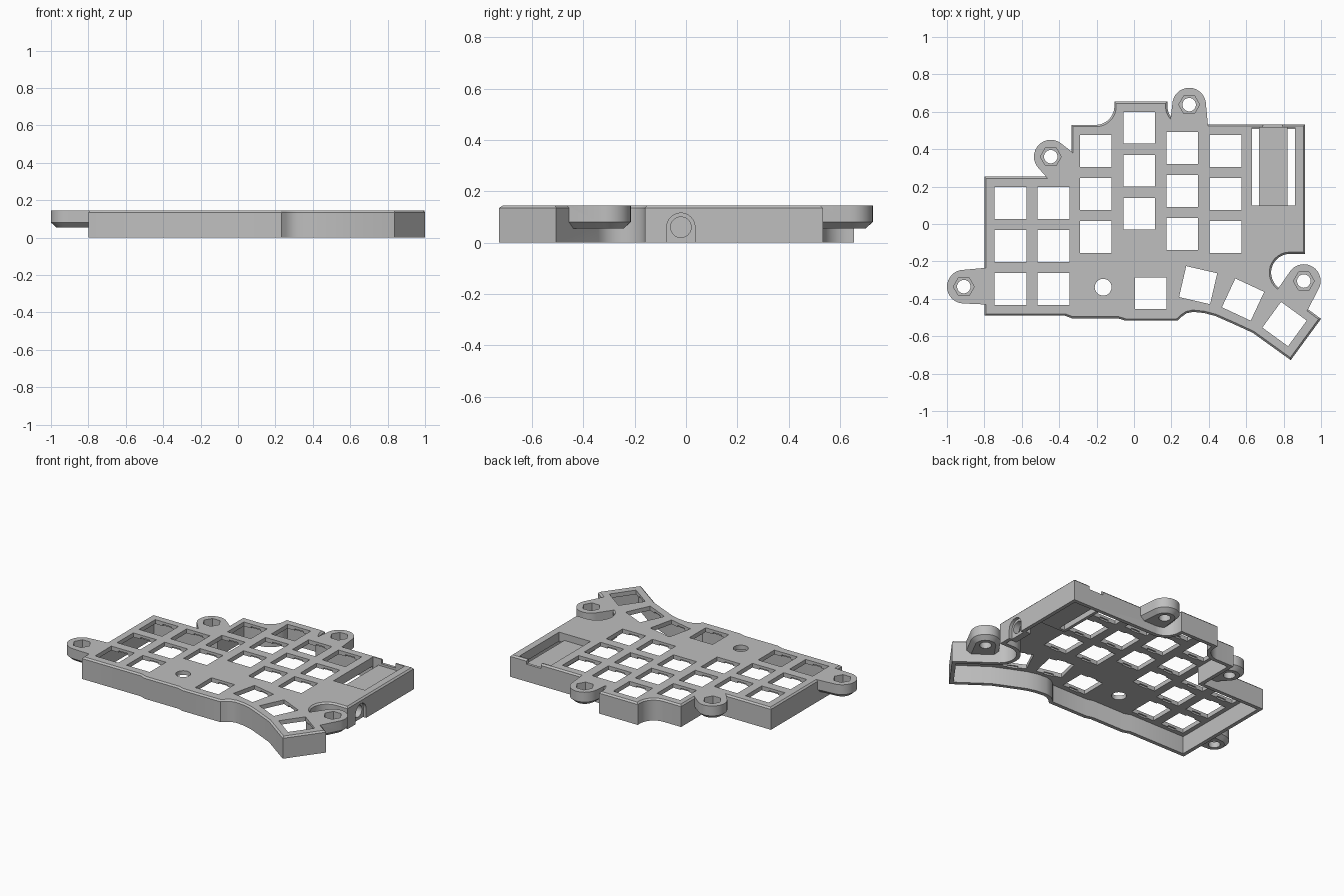
import bpy, bmesh
from math import cos, sin, radians
from mathutils import Vector, Matrix, geometry

cube = bpy.data.objects.get("Cube")
if cube:
    bpy.data.objects.remove(cube, do_unlink=True)

grey = bpy.data.materials.new("plain grey")
grey.use_nodes = True
grey.diffuse_color = (0.52, 0.52, 0.52, 1)
grey.node_tree.nodes["Principled BSDF"].inputs["Base Color"].default_value = (0.52, 0.52, 0.52, 1)

TOP, PLATE_BOTTOM, WALL, CHAMFER = 0.145, 0.117, 0.025, 0.01


def arc(cx, cy, r, start, end, steps=12):
    angles = [radians(start + (end - start) * i / steps) for i in range(steps + 1)]
    return [(cx + r * cos(a), cy + r * sin(a)) for a in angles]


def circle(cx, cy, r, sides=32):
    return arc(cx, cy, r, 0, 360, sides)[:-1]


def box(cx, cy, w, h, turn=0):
    rot = Matrix.Rotation(radians(turn), 2)
    corners = [(-w, -h), (w, -h), (w, h), (-w, h)]
    return [tuple(Vector((cx, cy)) + rot @ Vector(c) / 2) for c in corners]


def span(x0, x1, y0, y1):
    return box((x0 + x1) / 2, (y0 + y1) / 2, x1 - x0, y1 - y0)


def inset(points, d):
    """Mitred inward offset of an anticlockwise outline."""
    out = []
    for i, p in enumerate(points):
        p = Vector(p)
        a = (p - Vector(points[i - 1])).normalized()
        b = (Vector(points[(i + 1) % len(points)]) - p).normalized()
        na, nb = Vector((-a.y, a.x)), Vector((-b.y, b.x))
        out.append(tuple(p + (na + nb) * d / (1 + na.dot(nb))))
    return out


def loft(bm, rings, along_x=False):
    """Closed solid through rings of (outline, level)."""
    loops = [[bm.verts.new((w, u, v) if along_x else (u, v, w)) for u, v in pts]
             for pts, w in rings]
    bm.faces.new(loops[0])
    bm.faces.new(loops[-1])
    for low, high in zip(loops, loops[1:]):
        for i in range(len(low)):
            bm.faces.new((low[i - 1], low[i], high[i], high[i - 1]))


def prism(bm, pts, z0, z1, along_x=False):
    loft(bm, [(pts, z0), (pts, z1)], along_x)


def finish(name, bm):
    bmesh.ops.recalc_face_normals(bm, faces=bm.faces[:])
    mesh = bpy.data.meshes.new(name)
    bm.to_mesh(mesh)
    bm.free()
    mesh.materials.append(grey)
    obj = bpy.data.objects.new(name, mesh)
    bpy.context.scene.collection.objects.link(obj)
    return obj


def combine(target, tool, operation):
    mod = target.modifiers.new(operation, "BOOLEAN")
    mod.operation, mod.object, mod.solver = operation, tool, "EXACT"
    bpy.context.view_layer.objects.active = target
    bpy.ops.object.modifier_apply(modifier=mod.name)
    bpy.data.objects.remove(tool, do_unlink=True)


def smooth(obj):
    bpy.ops.object.select_all(action="DESELECT")
    obj.select_set(True)
    bpy.context.view_layer.objects.active = obj
    bpy.ops.object.shade_smooth_by_angle(angle=radians(25))


# Case outline, anticlockwise from the front corner
outline = [(-0.80, -0.49), (-0.37, -0.49), (-0.33, -0.505), (-0.085, -0.505), (-0.045, -0.517),
           (0.232, -0.517), (0.257, -0.494), (0.282, -0.477), (0.315, -0.47), (0.375, -0.476),
           (0.435, -0.492), (0.535, -0.536), (0.635, -0.582), (0.838, -0.728), (1.0, -0.507)]
outline += arc(0.833, -0.26, 0.1, 233, 90)
outline += [(0.915, -0.16), (0.915, 0.533)]
outline += arc(0.278, 0.633, 0.1, 270, 180)
outline += [(0.178, 0.655), (-0.105, 0.655)]
outline += arc(-0.205, 0.63, 0.1, 0, -90)
outline += [(-0.335, 0.53), (-0.335, 0.253), (-0.80, 0.253)]

bm = bmesh.new()
loft(bm, [(outline, 0), (outline, TOP - CHAMFER), (inset(outline, CHAMFER), TOP)])
case = finish("keyboard_case", bm)

# Screw tabs: centre, then the points where each runs into the case
tabs = [((-0.91, -0.335), [(-0.80, -0.235), (-0.80, -0.43), (-0.74, -0.235), (-0.74, -0.43)]),
        ((-0.445, 0.36), [(-0.335, 0.388), (-0.47, 0.253), (-0.30, 0.355), (-0.30, 0.215), (-0.43, 0.215)]),
        ((0.295, 0.638), [(0.195, 0.56), (0.395, 0.53), (0.20, 0.48), (0.395, 0.48)]),
        ((0.908, -0.305), [(0.773, -0.342), (0.93, -0.457), (0.75, -0.375), (0.90, -0.495)])]
for centre, roots in tabs:
    pts = [Vector(p) for p in circle(*centre, 0.09) + roots]
    hull = [tuple(pts[i]) for i in geometry.convex_hull_2d(pts)]
    area = sum(hull[i - 1][0] * p[1] - p[0] * hull[i - 1][1] for i, p in enumerate(hull))
    if area < 0:
        hull.reverse()
    bm = bmesh.new()
    loft(bm, [(inset(hull, 0.028), 0.055), (hull, 0.08), (hull, TOP)])
    combine(case, finish("screw_tab", bm), "UNION")

# Hollow underside
bm = bmesh.new()
prism(bm, inset(outline, WALL), -0.1, PLATE_BOTTOM)
combine(case, finish("cavity_cutter", bm), "DIFFERENCE")

# Lowered tray under the controller pocket
bm = bmesh.new()
prism(bm, span(0.61, 0.895, 0.08, 0.52), 0.085, 0.13)
combine(case, finish("controller_tray", bm), "UNION")

# Key positions: straight columns, then the fanned thumb keys
columns = [(-0.66, 0.113), (-0.43, 0.113), (-0.205, 0.39), (0.028, 0.515), (0.258, 0.407), (0.489, 0.39)]
keys = [(x, y - row * 0.23, 0) for x, y in columns for row in range(3)]
keys += [(0.09, -0.37, 0), (0.343, -0.327, -13), (0.583, -0.404, -25), (0.805, -0.535, -36)]

# Key holes, round hole, controller pocket, nut pockets and jack opening
holes = bmesh.new()
for x, y, turn in keys:
    prism(holes, box(x, y, 0.17, 0.17, turn), 0.03, 0.2)
prism(holes, circle(-0.165, -0.338, 0.045), 0.03, 0.2)
prism(holes, span(0.63, 0.86, 0.10, 0.515), 0.1, 0.2)
for centre, roots in tabs:
    prism(holes, circle(*centre, 0.056, 6), 0.095, 0.2)
jack_arch = arc(-0.02, 0.06, 0.055, 0, 180, 20) + [(-0.075, -0.05), (0.035, -0.05)]
prism(holes, jack_arch, 0.875, 0.95, along_x=True)
combine(case, finish("hole_cutter", holes), "DIFFERENCE")

# Clip notches, pocket slots, port notch and screw holes
notches = bmesh.new()
for x, y, turn in keys:
    prism(notches, box(x, y, 0.065, 0.188, turn), 0.1, 0.128)
for x0, x1 in ((0.63, 0.668), (0.822, 0.86)):
    prism(notches, span(x0, x1, 0.10, 0.515), 0.07, 0.2)
prism(notches, span(0.69, 0.795, 0.505, 0.56), 0.115, 0.2)
for centre, roots in tabs:
    prism(notches, circle(*centre, 0.036), 0.03, 0.2)
combine(case, finish("notch_cutter", notches), "DIFFERENCE")
smooth(case)

# Recessed jack collar behind the right wall
bm = bmesh.new()
prism(bm, arc(-0.02, 0.06, 0.068, 0, 180, 20) + [(-0.088, 0.001), (0.048, 0.001)], 0.85, 0.894, along_x=True)
collar = finish("jack_collar", bm)
bm = bmesh.new()
prism(bm, circle(-0.02, 0.06, 0.04), 0.8, 0.95, along_x=True)
combine(collar, finish("jack_cutter", bm), "DIFFERENCE")
smooth(collar)
